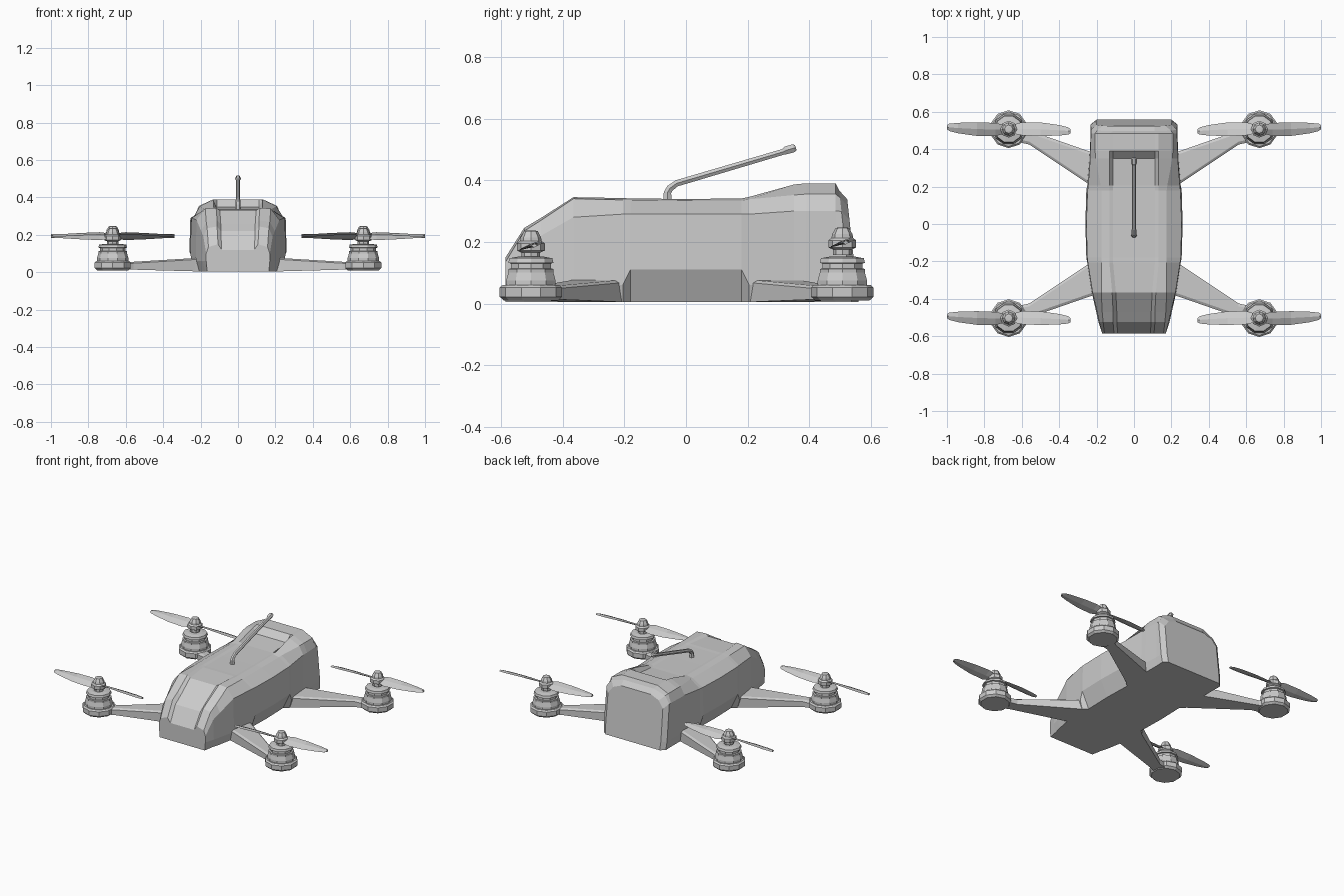
import bpy, bmesh, math
from mathutils import Vector, Matrix


def make(name, bm, mirror=False):
    bmesh.ops.recalc_face_normals(bm, faces=bm.faces[:])
    me = bpy.data.meshes.new(name)
    bm.to_mesh(me)
    bm.free()
    ob = bpy.data.objects.new(name, me)
    bpy.context.collection.objects.link(ob)
    if mirror:
        ob.modifiers.new("mirror", 'MIRROR').use_axis[0] = True
    return ob


def loft(bm, rings):
    """Skin a series of equal-length point rings and cap the ends."""
    vs = [[bm.verts.new(p) for p in r] for r in rings]
    n = len(vs[0])
    for a, b in zip(vs, vs[1:]):
        for i in range(n):
            j = (i + 1) % n
            bm.faces.new((a[i], a[j], b[j], b[i]))
    bm.faces.new(vs[0][::-1])
    bm.faces.new(vs[-1])


def lathe(bm, profile, cx, cy, n, dz=0.0):
    loft(bm, [[(cx + r * math.cos(2 * math.pi * i / n),
                cy + r * math.sin(2 * math.pi * i / n), z + dz)
               for i in range(n)] for r, z in profile])


# Body: half sections as y, bottom w, low w, low z, shoulder w, shoulder z,
# top edge x, top edge z, channel x, rim z, channel z
stations = [
    (-.585, .165, .170, .06, .170, .10, .158, .135, .095, .150, .120),
    (-.525, .175, .190, .06, .185, .19, .165, .235, .100, .245, .220),
    (-.470, .190, .202, .06, .197, .22, .170, .270, .100, .278, .258),
    (-.365, .210, .226, .06, .222, .28, .175, .340, .105, .345, .332),
    (-.205, .235, .250, .06, .247, .29, .175, .336, .120, .342, .338),
    (-.180, .205, .255, .11, .250, .29, .175, .336, .120, .341, .337),
    (.000, .210, .260, .11, .255, .29, .175, .334, .120, .339, .336),
    (.180, .205, .255, .11, .248, .29, .175, .334, .120, .341, .337),
    (.205, .235, .250, .06, .245, .29, .178, .338, .120, .346, .337),
    (.350, .225, .238, .06, .234, .30, .205, .352, .120, .386, .348),
    (.390, .225, .236, .06, .234, .30, .208, .355, .120, .390, .388),
    (.485, .225, .232, .06, .230, .30, .208, .355, .120, .390, .390),
]
rings = []
for y, wb, wl, zl, ws, zs, xt, zt, xc, zr, zc in stations:
    half = [(wb, .005), (wl, zl), (ws, zs), (xt, zt), (xc + .012, zr), (xc - .008, zc)]
    rings.append([(x, y, z) for x, z in half] + [(-x, y, z) for x, z in half[::-1]])
# Leaning rim and inset tail panel
for grow, y0 in ((0.232, .537), (0.203, .560)):
    k = grow - .203
    half = [(grow - .005, .005), (grow, .06), (grow - .002, .27 + k),
            (grow - .035, .315 + k), (.11, .338 + k), (.09, .338 + k)]
    row = [(x, y0 - .11 * z, z) for x, z in half]
    rings.append(row + [(-x, y, z) for x, y, z in row[::-1]])
bm = bmesh.new()
loft(bm, rings)
make("body_shell", bm)

# Arms, motors and propellers, front then rear
for label, s, cy, dz in (("front", -1, -.503, 0.0), ("rear", 1, .507, .01)):
    bm = bmesh.new()
    arm = []
    for x, y0, y1, zb, zt in ((.15, .16, .36, .005, .08), (.23, .205, .385, .005, .076),
                              (.56, .425, .50, .014, .056), (.67, .45, .56, .016, .05)):
        arm.append([(x, s * y0, zb), (x, s * y1, zb), (x, s * y1, zt - .008),
                    (x, s * (y1 - .015), zt), (x, s * (y0 + .015), zt), (x, s * y0, zt - .008)])
    loft(bm, arm)
    make(label + "_arm", bm, True)

    # Motor mount pad, slotted motor can
    bm = bmesh.new()
    lathe(bm, [(.088, .010), (.101, .022), (.101, .052), (.092, .06), (.07, .06)], .67, cy, 10)
    bmesh.ops.rotate(bm, verts=bm.verts, cent=(.67, cy, 0),
                     matrix=Matrix.Rotation(math.pi / 2, 3, 'Z'))
    make(label + "_motor_mount", bm, True)
    bm = bmesh.new()
    lathe(bm, [(.084, .055), (.084, .075), (.077, .10), (.077, .112), (.068, .114),
               (.068, .13), (.077, .132), (.073, .147), (.045, .152)], .67, cy, 10)
    make(label + "_motor", bm, True)

    # Propeller hub and locking nut
    bm = bmesh.new()
    lathe(bm, [(.03, .148), (.03, .165), (.045, .172), (.045, .195), (.035, .203),
               (.033, .215), (.022, .235), (.012, .237)], .67, cy, 8, dz)
    make(label + "_propeller_hub", bm, True)

    # Twisted two-blade propeller
    bm = bmesh.new()
    for a in (0, math.pi):
        m = Matrix.Translation((.67, cy, .188 + dz)) @ Matrix.Rotation(a, 4, 'Z')
        blade = []
        for r, lo, hi, tilt in ((0, -.018, .018, .008), (.07, -.037, .033, .016),
                                (.17, -.036, .037, .012), (.27, -.022, .034, .006),
                                (.318, -.010, .029, .003), (.33, .0, .022, .001)):
            mid = (lo + hi) / 2
            blade.append([m @ Vector(p) for p in ((r, lo, -tilt), (r, mid, -.006),
                                                  (r, hi, tilt), (r, mid, .006))])
        loft(bm, blade)
    make(label + "_propeller", bm, True)

# Bent whip antenna
path = [(-.06, .33, .016), (-.06, .36, .014), (-.052, .374, .013), (-.03, .39, .012),
        (.315, .492, .011), (.325, .497, .015), (.35, .504, .015), (.356, .506, .010)]
rings = []
for i, (y, z, r) in enumerate(path):
    a, b = path[max(i - 1, 0)], path[min(i + 1, len(path) - 1)]
    t = Vector((0, b[0] - a[0], b[1] - a[1])).normalized()
    n = Vector((0, -t.z, t.y))
    rings.append([Vector((0, y, z)) + r * (Vector((1, 0, 0)) * math.cos(k * math.pi / 3)
                  + n * math.sin(k * math.pi / 3)) for k in range(6)])
bm = bmesh.new()
loft(bm, rings)
make("antenna", bm)
